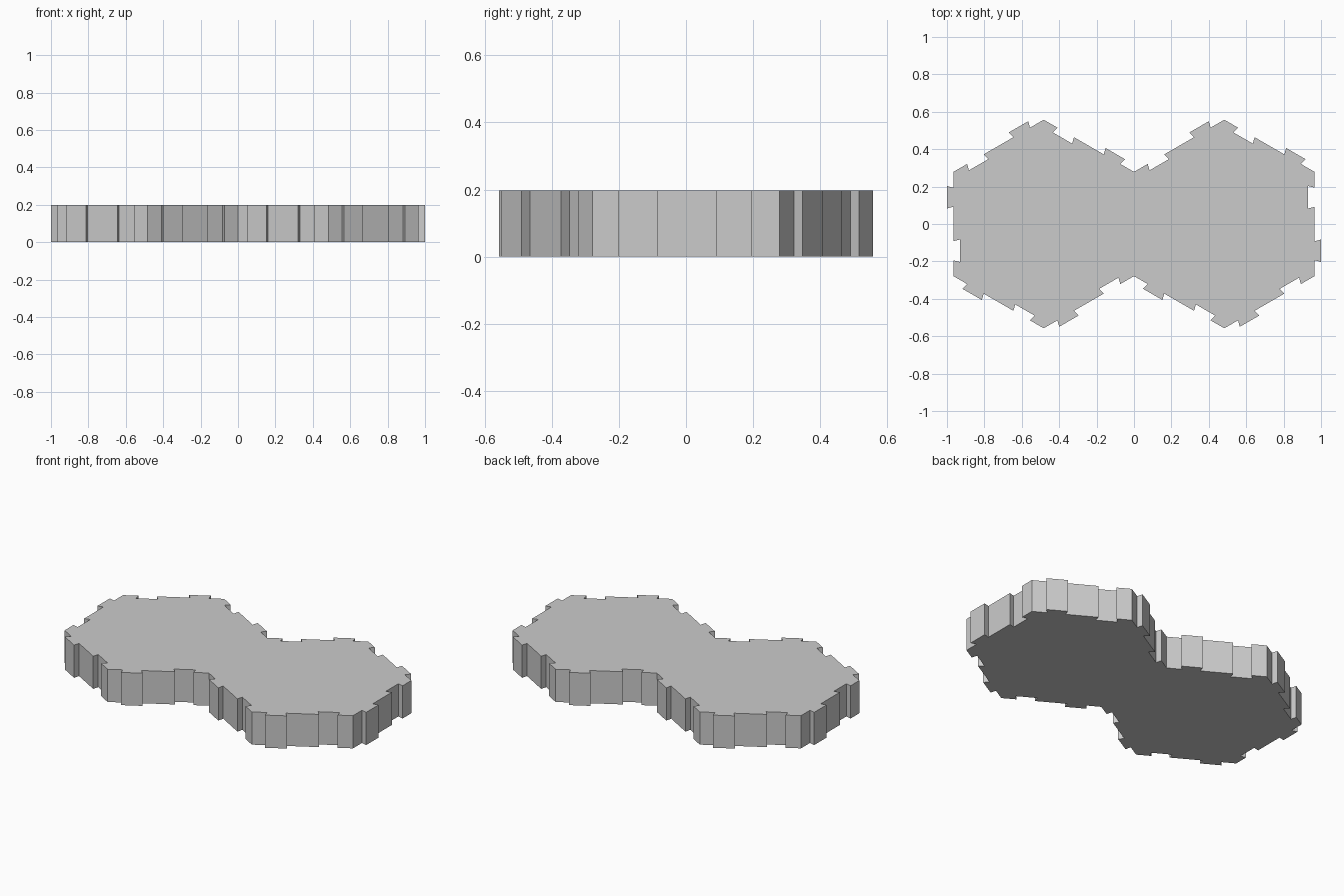
import bpy, bmesh
from math import cos, sin, radians
from mathutils import Vector

if "Cube" in bpy.data.objects:
    bpy.data.objects.remove(bpy.data.objects["Cube"])

R = 0.5575                      # hexagon side length and corner radius
APOTHEM = R * cos(radians(30))
DEPTH = 1 - 2 * APOTHEM         # how far tabs stick out / notches cut in
HEIGHT = 0.198
OFFSET = 0.143                  # tab and notch distance from edge middle
NECK, HEAD = 0.051, 0.060       # dovetail half widths


def edge_points(a, b):
    """One puzzle edge: dovetail tab first, then matching notch."""
    mid, along = (a + b) / 2, (b - a).normalized()
    out = Vector((along.y, -along.x))
    pts = [a]
    for centre, depth in ((-OFFSET, DEPTH), (OFFSET, -DEPTH)):
        for t, d in ((-NECK, 0), (-HEAD, depth), (HEAD, depth), (NECK, 0)):
            pts.append(mid + along * (centre + t) + out * d)
    return pts


# Outline of two merged hexagons, five free edges each
outline = []
for side, start in ((1, 210), (-1, 30)):
    centre = Vector((side * APOTHEM, 0))
    corners = []
    for i in range(6):
        ang = radians(start + 60 * i)
        corners.append(centre + R * Vector((cos(ang), sin(ang))))
    for a, b in zip(corners, corners[1:]):
        outline += edge_points(a, b)

# Extruded double hexagon tile
bm = bmesh.new()
base = bm.faces.new([bm.verts.new((p.x, p.y, 0)) for p in outline])
top = bmesh.ops.extrude_face_region(bm, geom=[base], use_keep_orig=True)
bmesh.ops.translate(bm, vec=(0, 0, HEIGHT),
                    verts=[g for g in top["geom"] if isinstance(g, bmesh.types.BMVert)])
bmesh.ops.recalc_face_normals(bm, faces=bm.faces)
mesh = bpy.data.meshes.new("double_hex_tile")
bm.to_mesh(mesh)
bm.free()
tile = bpy.data.objects.new("double_hex_tile", mesh)
bpy.context.collection.objects.link(tile)
